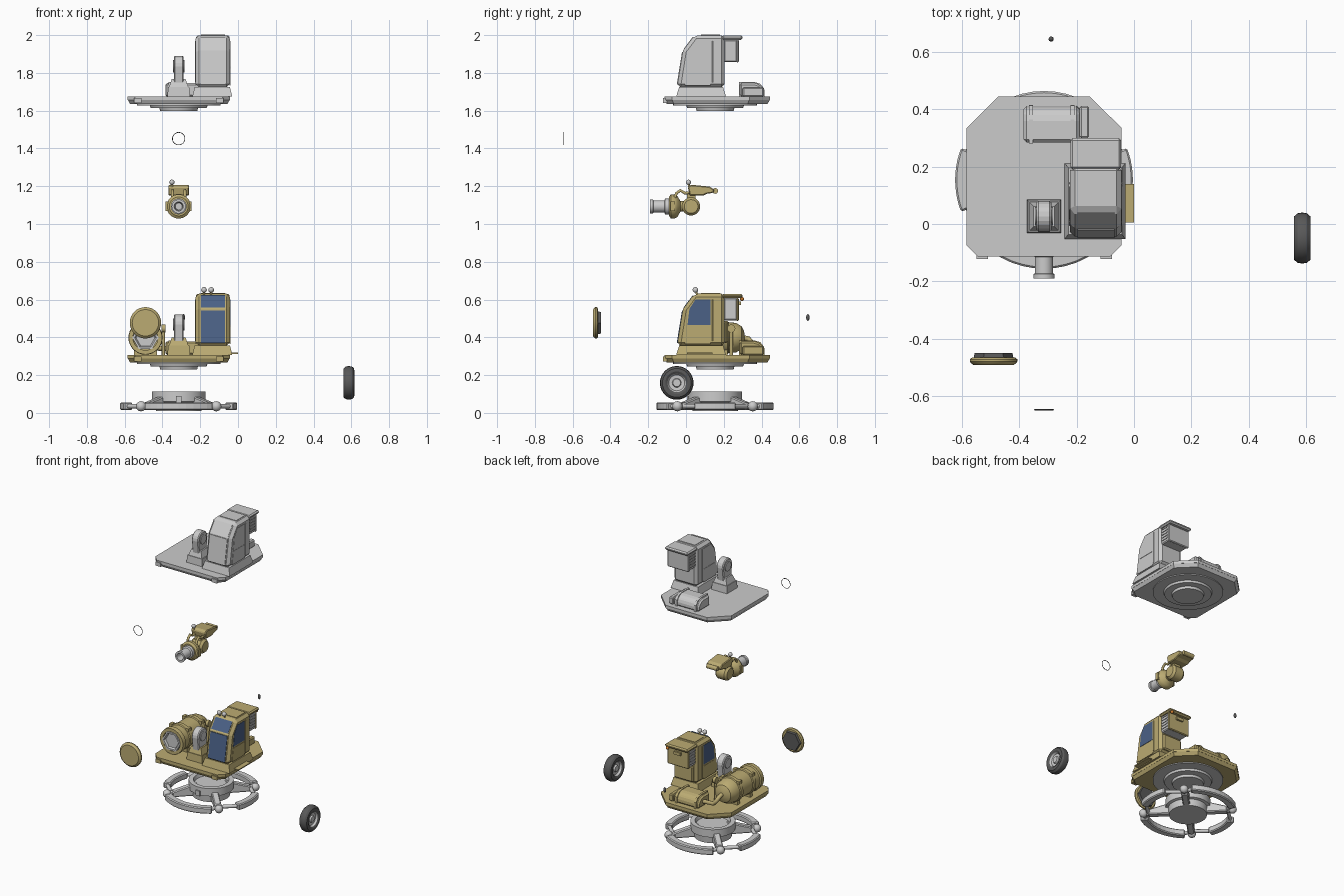
import bpy, bmesh
from math import sin, cos, pi, radians
from mathutils import Matrix, Vector


def mat(name, c):
    m = bpy.data.materials.new(name)
    m.diffuse_color = (*c, 1)
    return m


GOLD = mat("gold", (0.5, 0.41, 0.17))
BLUE = mat("glass", (0.07, 0.12, 0.24))
DARK = mat("rubber", (0.1, 0.1, 0.1))
ORANGE = mat("orange", (0.6, 0.2, 0.03))
CX, CY = -0.314, 0.154


def finish(name, bm, m=None, bevel=0, smooth=False):
    bmesh.ops.recalc_face_normals(bm, faces=bm.faces[:])
    me = bpy.data.meshes.new(name)
    bm.to_mesh(me)
    bm.free()
    ob = bpy.data.objects.new(name, me)
    bpy.context.collection.objects.link(ob)
    if m:
        me.materials.append(m)
    if bevel:
        b = ob.modifiers.new("bevel", 'BEVEL')
        b.width, b.segments, b.limit_method = bevel, 1, 'ANGLE'
    if smooth:
        bpy.ops.object.select_all(action='DESELECT')
        ob.select_set(True)
        bpy.context.view_layer.objects.active = ob
        bpy.ops.object.shade_smooth_by_angle(angle=radians(32))
    return ob


def place(axis, u, v, h):
    return {'x': (h, u, v), 'y': (u, h, v), 'z': (u, v, h)}[axis]


def prism(name, pts, axis, a, b, m=None, bevel=0, dz=0, scale=1):
    """Extrude a 2D outline along an axis; scale tapers the far end."""
    bm = bmesh.new()
    mu = sum(p[0] for p in pts) / len(pts)
    mv = sum(p[1] for p in pts) / len(pts)
    lo = [bm.verts.new(place(axis, u, v, a)) for u, v in pts]
    hi = [bm.verts.new(place(axis, mu + (u - mu) * scale, mv + (v - mv) * scale, b)) for u, v in pts]
    bm.faces.new(lo)
    bm.faces.new(hi)
    for i in range(len(pts)):
        j = (i + 1) % len(pts)
        bm.faces.new((lo[i], lo[j], hi[j], hi[i]))
    bmesh.ops.translate(bm, verts=bm.verts[:], vec=(0, 0, dz))
    return finish(name, bm, m, bevel)


def box(name, x0, x1, y0, y1, z0, z1, m=None, bevel=0, dz=0, scale=1):
    return prism(name, [(x0, y0), (x1, y0), (x1, y1), (x0, y1)], 'z', z0, z1, m, bevel, dz, scale)


def lathe(name, prof, axis, c, m=None, seg=32, dz=0, smooth=True, turn=0):
    """Revolve (radius, height) points round an axis through c."""
    bm = bmesh.new()
    rings = []
    for r, h in prof:
        n = seg if r > 1e-6 else 1
        rings.append([bm.verts.new(place(axis, r * cos(turn + 2 * pi * i / seg), r * sin(turn + 2 * pi * i / seg), h))
                      for i in range(n)])
    for p, q in zip(rings, rings[1:]):
        for i in range(seg):
            j = (i + 1) % seg
            f = [p[i % len(p)], p[j % len(p)], q[j % len(q)], q[i % len(q)]]
            f = list(dict.fromkeys(f))
            if len(f) > 2:
                bm.faces.new(f)
    bmesh.ops.translate(bm, verts=bm.verts[:], vec=Vector(c) + Vector((0, 0, dz)))
    return finish(name, bm, m, 0, smooth)


def ball(name, c, r, m=None, dz=0, squash=1):
    return lathe(name, [(r * squash * sin(pi * i / 8), -r * cos(pi * i / 8)) for i in range(9)], 'z', c, m, 16, dz)


def tube(name, pts, r, m=None, cyclic=False, dz=0):
    cu = bpy.data.curves.new(name, 'CURVE')
    cu.dimensions, cu.bevel_depth, cu.bevel_resolution, cu.use_fill_caps = '3D', r, 3, True
    s = cu.splines.new('POLY')
    s.points.add(len(pts) - 1)
    for p, q in zip(s.points, pts):
        p.co = (q[0], q[1], q[2] + dz, 1)
    s.use_cyclic_u = cyclic
    if m:
        cu.materials.append(m)
    ob = bpy.data.objects.new(name, cu)
    bpy.context.collection.objects.link(ob)


# Ground frame: hub, arc skids, diagonal arms and ball feet
lathe("base_hub", [(0, 0.01), (0.12, 0.01), (0.125, 0.055), (0.142, 0.06), (0.142, 0.113), (0.112, 0.113),
                   (0.105, 0.09), (0, 0.09)], 'z', (CX, CY, 0), seg=40)
box("hub_slot", CX - 0.015, CX + 0.015, CY - 0.15, CY - 0.13, 0.055, 0.09)
for k in range(4):
    ang = k * pi / 2
    half = radians(21 if k % 2 == 0 else 36)
    arc = [ang - half + 2 * half * i / 10 for i in range(11)]
    outline = [(CX + 0.31 * cos(t), CY + 0.31 * sin(t)) for t in arc]
    outline += [(CX + 0.262 * cos(t), CY + 0.262 * sin(t)) for t in reversed(arc)]
    prism("arc_skid", outline, 'z', 0.014, 0.056, bevel=0.006)
    d = ang + pi / 4
    arm = prism("diagonal_arm", [(0.09, 0.015), (0.09, 0.095), (0.14, 0.085), (0.25, 0.052), (0.25, 0.015)],
                'y', -0.022, 0.022, bevel=0.006)
    arm.matrix_world = Matrix.Translation((CX, CY, 0)) @ Matrix.Rotation(d, 4, 'Z')
    P = lambda r, t, z=0.035: (CX + r * cos(t), CY + r * sin(t), z)
    tube("foot_stub", [P(0.22, d), P(0.29, d)], 0.017)
    ball("ball_foot", P(0.282, d), 0.027)
    for s in (-1, 1):
        e = (ang if s > 0 else ang + pi / 2)
        w = radians(21 if round(e / (pi / 2)) % 2 == 0 else 36)
        tube("skid_link", [P(0.25, d), P(0.286, e + s * (w - 0.04))], 0.012)

# Upper works, built twice: painted one below, bare one on top
cab = [(-0.047, 0.355), (-0.016, 0.55), (0.045, 0.631), (0.205, 0.631), (0.205, 0.355)]
for dz, M, G in ((0, GOLD, BLUE), (1.368, None, None)):
    deck = [(-0.545, -0.114), (-0.083, -0.114), (-0.043, -0.074), (-0.043, 0.335),
            (-0.155, 0.445), (-0.473, 0.445), (-0.584, 0.335), (-0.584, -0.074)]
    prism("deck_plate", deck, 'z', 0.288, 0.307, M, dz=dz)
    prism("deck_underside", deck, 'z', 0.29, 0.266, M, dz=dz, scale=0.95)
    lathe("turntable", [(0, 0.27), (0.222, 0.27), (0.222, 0.26), (0.153, 0.26), (0.148, 0.246), (0.102, 0.246),
                        (0.098, 0.23), (0, 0.23)], 'z', (CX, CY, 0), None, 40, dz)
    for x in (-0.53, -0.097):
        box("deck_lamp", x - 0.02, x + 0.02, -0.122, -0.10, 0.272, 0.298, M, dz=dz)
    # Cab
    box("cab_skirt", -0.242, -0.03, -0.052, 0.212, 0.306, 0.357, M, dz=dz, scale=0.88)
    prism("cab", cab, 'x', -0.224, -0.043, M, 0.018, dz)
    box("roof_overhang", -0.222, -0.045, 0.19, 0.30, 0.607, 0.63, M, 0.008, dz)
    box("roof_hatch", -0.195, -0.07, 0.08, 0.18, 0.628, 0.634, M, dz=dz)
    prism("windshield", [(-0.049, 0.37), (-0.021, 0.543), (-0.01, 0.543), (-0.035, 0.37)], 'x', -0.197, -0.068, G, dz=dz)
    prism("upper_window", [(-0.013, 0.558), (0.036, 0.623), (0.045, 0.615), (0, 0.555)], 'x', -0.197, -0.068, G, dz=dz)
    for x in (-0.226, -0.046):
        prism("side_window", [(0.008, 0.466), (0.018, 0.55), (0.05, 0.6), (0.13, 0.6), (0.13, 0.466)],
              'x', x, x + 0.005, G, dz=dz)
        prism("door_panel", [(-0.006, 0.365), (0.006, 0.456), (0.13, 0.456), (0.13, 0.365)], 'x', x, x + 0.005, M, dz=dz)
        tube("door_rail", [(x + 0.0025, 0.142, 0.38), (x + 0.0025, 0.142, 0.6)], 0.004, M, dz=dz)
    box("vent_housing", -0.212, -0.055, 0.2, 0.272, 0.49, 0.608, M if dz else None, 0.006, dz)
    for i in range(5):
        z = 0.51 + i * 0.02
        box("vent_louvre", -0.217, -0.05, 0.208, 0.264, z, z + 0.009, None, dz=dz)
    box("vent_cover", -0.216, -0.051, 0.266, 0.28, 0.487, 0.608, M, 0.005, dz)
    # Rear reservoir and its bracket
    rear = [(0.285, 0.306), (0.412, 0.306), (0.41, 0.345), (0.39, 0.37), (0.36, 0.379), (0.285, 0.379)]
    prism("rear_reservoir", rear, 'x', -0.385, -0.19, M, 0.01, dz)
    box("reservoir_bracket", -0.19, -0.157, 0.3, 0.412, 0.306, 0.355, M, 0.006, dz)
    for x in (-0.36, -0.215):
        prism("reservoir_strap", [(y + (0.004 if y > 0.3 else -0.004), z + (0.004 if z > 0.32 else 0)) for y, z in rear],
              'x', x - 0.007, x + 0.007, M, dz=dz)
    # Weapon pedestal
    box("pedestal_base", -0.374, -0.254, -0.032, 0.085, 0.306, 0.357, M, dz=dz, scale=0.93)
    box("pedestal_block", -0.366, -0.262, -0.024, 0.077, 0.355, 0.4, M, dz=dz, scale=0.7)
    head = [(0.027 + 0.053 * cos(t), 0.467 + 0.055 * sin(t)) for t in [pi * i / 10 for i in range(11)]]
    prism("pedestal_arm", [(0.068, 0.37)] + head + [(-0.014, 0.37)], 'x', -0.34, -0.288, None, 0.006, dz)
    lathe("pedestal_boss", [(0, -0.031), (0.032, -0.031), (0.032, 0.031), (0, 0.031)], 'x', (CX, 0.027, 0.467), None, 24, dz)

# Fittings only on the painted works
box("side_step", -0.045, 0.0, 0.005, 0.14, 0.312, 0.319, GOLD)
for x in (-0.18, -0.142):
    tube("roof_lamp_stalk", [(x, 0.06, 0.625), (x, 0.05, 0.65)], 0.006, GOLD)
    ball("roof_lamp", (x, 0.05, 0.651), 0.015, None)
ball("rear_beacon", (-0.065, 0.296, 0.603), 0.011, ORANGE)
box("rear_lamp", -0.16, -0.11, 0.278, 0.292, 0.57, 0.59, GOLD)
box("rear_locker", -0.205, -0.06, 0.2, 0.222, 0.37, 0.48, GOLD, 0.008)

# Tank with bands, hexagonal mouth, cradle and feed pipe
TX, TZ = -0.49, 0.398
lathe("tank", [(0.066, 0.01), (0.066, -0.03), (0.088, -0.03), (0.09, -0.015), (0.09, 0.0), (0.082, 0.006), (0.082, 0.05),
               (0.088, 0.055), (0.088, 0.08), (0.082, 0.085), (0.082, 0.19), (0.088, 0.195), (0.088, 0.22),
               (0.082, 0.225), (0.078, 0.265), (0.06, 0.295), (0.032, 0.308), (0, 0.311)], 'y', (TX, 0, TZ), GOLD, 32)
lathe("tank_mouth", [(0, -0.022), (0.05, -0.022), (0.058, -0.034), (0.07, -0.034), (0.07, 0.01), (0, 0.01)],
      'y', (TX, 0, TZ), None, 6, smooth=False)
for y in (0.067, 0.207):
    box("tank_cradle", TX - 0.06, TX + 0.06, y - 0.014, y + 0.014, 0.306, 0.35, GOLD)
    for a in (45, 135):
        lx, lz = TX + 0.09 * cos(radians(a)), TZ + 0.09 * sin(radians(a))
        box("band_lug", lx - 0.011, lx + 0.011, y - 0.016, y + 0.016, lz - 0.011, lz + 0.011, GOLD)
tube("feed_pipe", [(TX, 0.3, TZ), (TX, 0.33, TZ - 0.005), (TX + 0.01, 0.35, TZ - 0.03), (TX + 0.03, 0.355, 0.345),
                   (-0.38, 0.355, 0.34)], 0.014, GOLD)
tube("valve_stem", [(-0.395, 0.24, 0.306), (-0.395, 0.24, 0.445)], 0.009, GOLD)
lathe("valve_wheel", [(0, -0.01), (0.021, -0.01), (0.021, 0.01), (0, 0.01)], 'x', (-0.395, 0.24, 0.447), GOLD, 20)

# Detached tank lid
lathe("tank_lid", [(0, -0.492), (0.07, -0.492), (0.078, -0.486), (0.083, -0.48), (0.083, -0.472), (0.075, -0.466),
                   (0, -0.466)], 'y', (-0.49, 0, 0.477), GOLD, 32)
lathe("lid_plug", [(0, -0.47), (0.07, -0.47), (0.066, -0.45), (0, -0.45)], 'y', (-0.49, 0, 0.477), DARK, 6, smooth=False)

# Floating nozzle assembly
Z = 1.093
lathe("nozzle", [(0, -0.13), (0.018, -0.13), (0.024, -0.19), (0.037, -0.19), (0.037, -0.175), (0.032, -0.172),
                 (0.032, -0.115), (0.042, -0.11), (0.042, -0.08), (0, -0.08)], 'y', (CX, 0, Z), None, 28)
lathe("nozzle_collar", [(0, -0.09), (0.05, -0.09), (0.064, -0.08), (0.064, -0.06), (0.055, -0.045), (0.028, -0.03),
                        (0.026, 0.03), (0, 0.03)], 'y', (CX, 0, Z), GOLD, 32)
lathe("nozzle_pivot", [(0, -0.045), (0.036, -0.045), (0.048, -0.03), (0.048, 0.03), (0.036, 0.045), (0, 0.045)],
      'x', (CX, 0.027, Z), GOLD, 28)
for s in (-1, 1):
    box("collar_lug", CX + s * 0.06 - 0.009, CX + s * 0.06 + 0.009, -0.083, -0.058, Z - 0.025, Z + 0.025, GOLD)
    x = CX + s * 0.033
    tube("nozzle_hose", [(x, -0.06, Z + 0.045), (x, -0.05, Z + 0.07), (x, -0.03, Z + 0.085), (x, -0.005, Z + 0.07),
                         (x, 0.03, Z + 0.075)], 0.008, GOLD)
prism("control_box", [(0.01, 1.195), (0.025, 1.208), (0.125, 1.198), (0.15, 1.182), (0.145, 1.165), (0.11, 1.16),
                      (0.09, 1.15), (0.02, 1.15)], 'x', CX - 0.055, CX + 0.055, GOLD, 0.005)
box("control_neck", CX - 0.025, CX + 0.025, 0.005, 0.05, Z + 0.03, 1.16, GOLD)
lathe("control_grip", [(0, -0.04), (0.015, -0.04), (0.015, 0.04), (0, 0.04)], 'x', (CX, 0.155, 1.175), GOLD, 16)
tube("sight_post", [(-0.35, 0.015, 1.195), (-0.35, 0.015, 1.222)], 0.006, GOLD)
ball("sight_ball", (-0.35, 0.013, 1.221), 0.014, None)

# Loose ring, wheel and knob
tube("loose_ring", [(CX + 0.033 * cos(t), -0.648, 1.452 + 0.033 * sin(t)) for t in [2 * pi * i / 32 for i in range(32)]],
     0.0018, DARK, True)
WC = (0.587, -0.049, 0.159)
lathe("tyre", [(0.048, -0.022), (0.06, -0.029), (0.076, -0.028), (0.086, -0.017), (0.089, 0), (0.086, 0.017),
               (0.076, 0.028), (0.06, 0.029), (0.048, 0.022), (0.048, -0.022)], 'x', WC, DARK, 32)
lathe("wheel_rim", [(0, -0.022), (0.02, -0.022), (0.024, -0.012), (0.042, -0.014), (0.049, -0.025), (0.049, 0.025),
                    (0.042, 0.014), (0.024, 0.012), (0.02, 0.022), (0, 0.022)], 'x', WC, None, 24)
ball("loose_knob", (-0.289, 0.645, 0.505), 0.018, DARK, squash=0.5)
